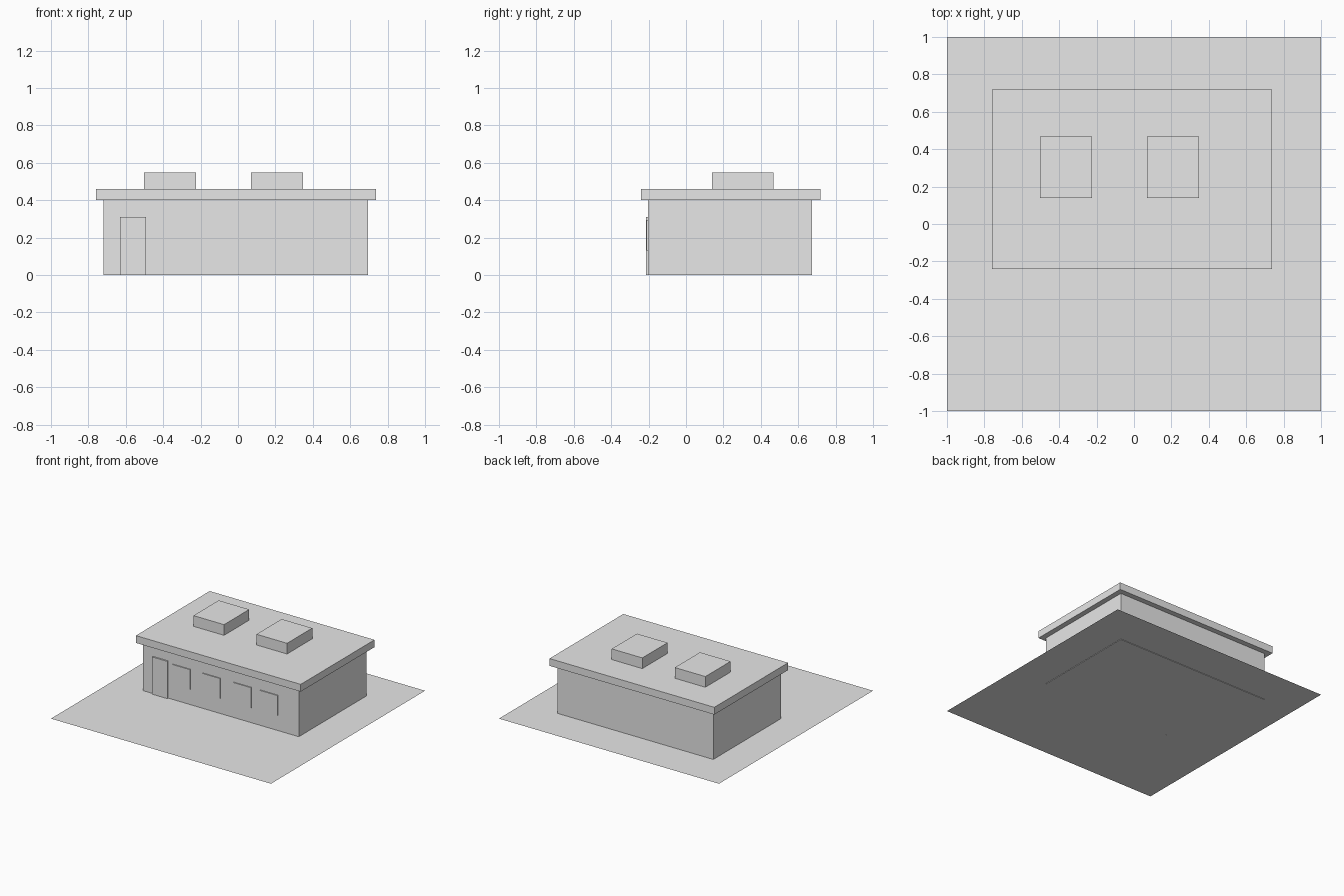
import bpy
import bmesh

cube = bpy.data.objects.get("Cube")
if cube:
    bpy.data.objects.remove(cube, do_unlink=True)

# One plain light grey
grey = bpy.data.materials.new("light_grey")
grey.use_nodes = True
COLOUR = (0.8, 0.8, 0.8, 1)
grey.diffuse_color = COLOUR
grey.node_tree.nodes["Principled BSDF"].inputs["Base Color"].default_value = COLOUR


def add_object(name, bm):
    mesh = bpy.data.meshes.new(name)
    bm.to_mesh(mesh)
    bm.free()
    mesh.materials.append(grey)
    obj = bpy.data.objects.new(name, mesh)
    bpy.context.collection.objects.link(obj)
    return obj


def box(name, x, y, z):
    """Box spanning the given (low, high) ranges."""
    bm = bmesh.new()
    bmesh.ops.create_cube(bm, size=1)
    for v in bm.verts:
        v.co = [(lo + hi) / 2 + c * (hi - lo) for c, (lo, hi) in zip(v.co, (x, y, z))]
    return add_object(name, bm)


# Ground sheet, just above the foot of the walls
bm = bmesh.new()
bmesh.ops.create_grid(bm, x_segments=1, y_segments=1, size=1)
ground = add_object("ground", bm)
ground.location.z = 0.004

# Main building and overhanging roof slab
FRONT = -0.203
box("walls", (-0.72, 0.695), (FRONT, 0.674), (0, 0.405))
box("roof", (-0.76, 0.738), (-0.24, 0.718), (0.4, 0.46))

# Rooftop units
for side, left in (("right", -0.503), ("left", 0.07)):
    box(f"roof_unit_{side}", (left, left + 0.278), (0.14, 0.467), (0.455, 0.548))

# Door and a row of thin window plates on the front
box("door", (-0.631, -0.492), (-0.215, FRONT + 0.01), (0, 0.31))
for i, left in enumerate((-0.45, -0.177, 0.105, 0.345)):
    box(f"window_{i + 1}", (left, left + 0.162), (FRONT - 0.008, FRONT + 0.001), (0.13, 0.295))
